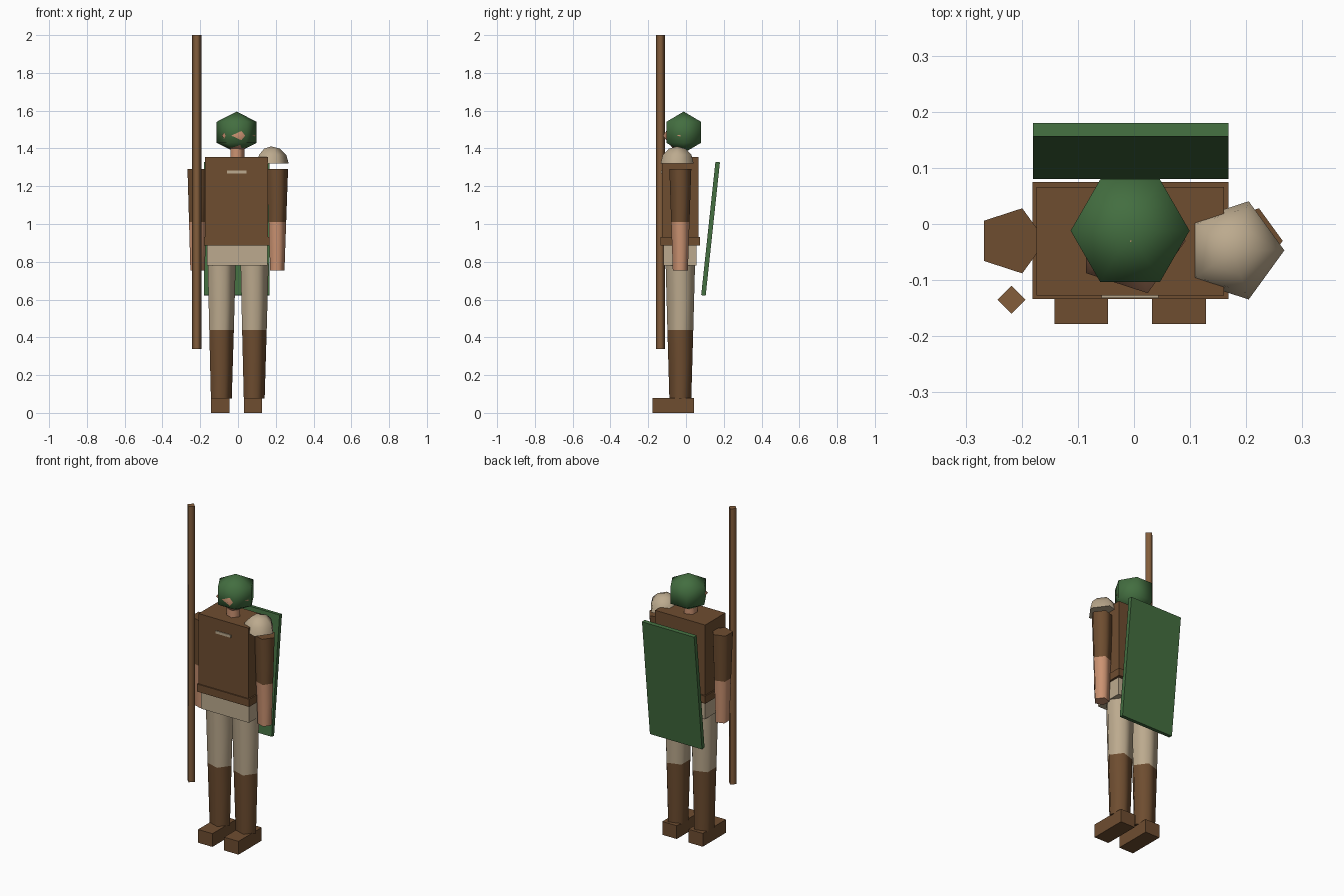
import bpy, bmesh
from math import cos, sin, tau, radians

if "Cube" in bpy.data.objects:
    bpy.data.objects.remove(bpy.data.objects["Cube"])


def material(name, rgb):
    lin = [((c / 255 + 0.055) / 1.055) ** 2.4 for c in rgb] + [1]
    m = bpy.data.materials.new(name)
    m.use_nodes = True
    m.diffuse_color = lin
    m.node_tree.nodes["Principled BSDF"].inputs["Base Color"].default_value = lin
    return m


leather = material("brown leather", (110, 77, 48))
wood = material("pale wood", (131, 93, 59))
linen = material("beige linen", (188, 170, 142))
skin = material("skin", (204, 147, 114))
green = material("green paint", (67, 110, 64))


def finish(name, bm, mats):
    bmesh.ops.recalc_face_normals(bm, faces=bm.faces)
    mesh = bpy.data.meshes.new(name)
    bm.to_mesh(mesh)
    bm.free()
    for m in mats:
        mesh.materials.append(m)
    ob = bpy.data.objects.new(name, mesh)
    bpy.context.collection.objects.link(ob)
    return ob


def box(name, x, y, z, mat):
    """Box from (min, max) ranges."""
    bm = bmesh.new()
    bmesh.ops.create_cube(bm, size=1)
    for v in bm.verts:
        v.co = [(a + b) / 2 + c * (b - a) for (a, b), c in zip((x, y, z), v.co)]
    return finish(name, bm, [mat])


def lathe(name, centre, sides, rings, mats):
    """Stack of (radius, z) rings; radius 0 is a pole. One material per segment."""
    bm = bmesh.new()
    cx, cy = centre
    loops = []
    for r, z in rings:
        n = sides if r else 1
        loops.append([bm.verts.new((cx + r * cos(tau * i / sides),
                                    cy + r * sin(tau * i / sides), z)) for i in range(n)])
    for s, (lo, hi) in enumerate(zip(loops, loops[1:])):
        for i in range(sides):
            j = (i + 1) % sides
            quad = [lo[i % len(lo)], lo[j % len(lo)], hi[j % len(hi)], hi[i % len(hi)]]
            f = bm.faces.new(list(dict.fromkeys(quad)))
            f.smooth = True
            f.material_index = min(s, len(mats) - 1)
    # Flat caps with sharp rims
    for loop, index in ((loops[0], 0), (loops[-1], len(mats) - 1)):
        if len(loop) > 1:
            cap = bm.faces.new(loop)
            cap.material_index = index
            for e in cap.edges:
                e.smooth = False
    return finish(name, bm, mats)


MID, BODY_Y = -0.007, -0.03

# Limbs, mirrored about the body's middle
for side, s in (("right", -1), ("left", 1)):
    leg_x, arm_x = MID + s * 0.087, MID + s * 0.211
    box(side + "_foot", (leg_x - 0.048, leg_x + 0.048), (-0.178, 0.043), (0, 0.08), leather)
    lathe(side + "_leg", (leg_x, BODY_Y), 5,
          [(0.061, 0.075), (0.072, 0.44), (0.082, 0.79)], [leather, linen])
    lathe(side + "_arm", (arm_x, BODY_Y), 5,
          [(0.042, 0.755), (0.051, 1.01), (0.061, 1.29)], [skin, leather])

# Trunk and clothing
box("hips", (-0.165, 0.156), (-0.118, 0.056), (0.78, 0.89), linen)
box("belt", (-0.181, 0.168), (-0.134, 0.075), (0.885, 0.931), leather)
box("jerkin", (-0.174, 0.16), (-0.127, 0.066), (0.93, 1.355), leather)
box("collar_clasp", (-0.058, 0.044), (-0.132, -0.124), (1.268, 1.284), linen)

# Head and helmet
lathe("neck", (MID, BODY_Y), 5, [(0.041, 1.34), (0.041, 1.43)], [skin])
lathe("head", (MID + 0.001, BODY_Y), 5, [(0, 1.35), (0.098, 1.468), (0, 1.586)], [skin])
lathe("helmet", (MID, -0.012), 6,
      [(0, 1.376), (0.106, 1.43), (0.106, 1.541), (0, 1.595)], [green])

# Left shoulder pad
lathe("shoulder_pad", (0.176, -0.047), 5,
      [(0.092, 1.32), (0.08, 1.366), (0.046, 1.399), (0, 1.411)], [linen])

# Staff by the right hand
lathe("staff", (-0.218, -0.135), 4, [(0.025, 0.337), (0.025, 2.0)], [wood])

# Shield slung on the back, leaning backwards
shield = box("shield", (-0.174, 0.174), (-0.012, 0.012), (-0.355, 0.355), green)
shield.location = (MID + 0.001, 0.13, 0.975)
shield.rotation_euler.x = radians(-6.1)
